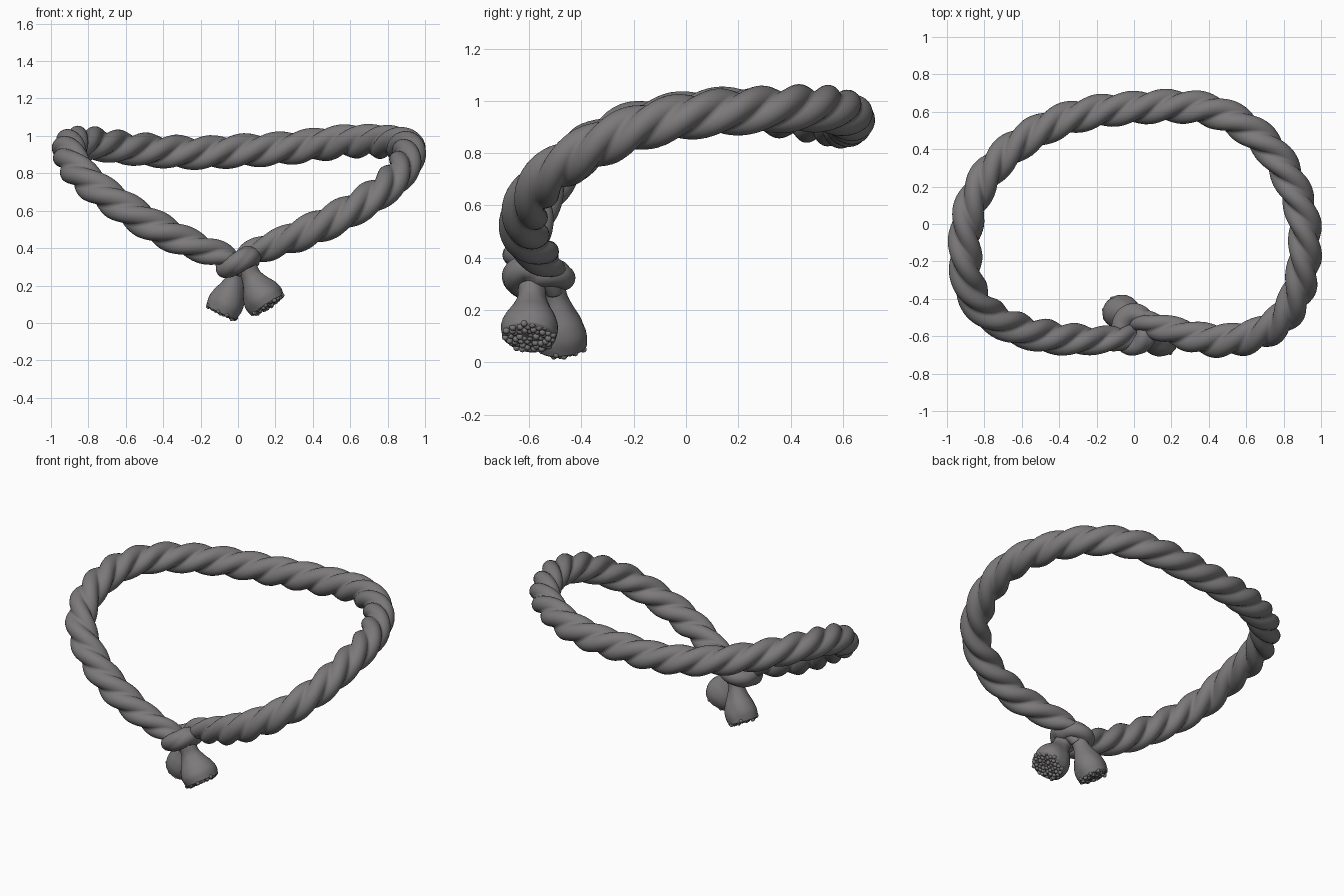
import bpy
import bmesh
import math
import random
from mathutils import Vector, Quaternion

if "Cube" in bpy.data.objects:
    bpy.data.objects.remove(bpy.data.objects["Cube"])
random.seed(4)

fibre = bpy.data.materials.new("rope grey")
fibre.use_nodes = True
colour = (0.2, 0.192, 0.192, 1)
fibre.diffuse_color = colour
shader = fibre.node_tree.nodes["Principled BSDF"]
shader.inputs["Base Color"].default_value = colour
shader.inputs["Roughness"].default_value = 0.9

SIDES = 30      # vertices around the rope, a multiple of the strand count
STRANDS = 3
LAY = 0.54      # length of one full twist


def spline(points, closed=False, steps=12):
    """Smooth path through points; any extra component is interpolated too."""
    pts = [Vector(p) for p in points]
    n = len(pts)
    out = []
    for i in range(n if closed else n - 1):
        if closed:
            a, b, c, d = (pts[(i + k) % n] for k in (-1, 0, 1, 2))
        else:
            a, b, c, d = (pts[min(max(i + k, 0), n - 1)] for k in (-1, 0, 1, 2))
        for s in range(steps):
            t = s / steps
            out.append(0.5 * (2 * b + (c - a) * t + (2 * a - 5 * b + 4 * c - d) * t ** 2
                              + (3 * b - a - 3 * c + d) * t ** 3))
    if not closed:
        out.append(pts[-1])
    return out


def lobe(angle, depth):
    """Radius of a bundle of round strands, relative to its outer radius."""
    sector = math.tau / STRANDS
    phi = (angle + sector / 2) % sector - sector / 2
    d, s = depth, 1 - depth
    return d * math.cos(phi) + math.sqrt(s * s - (d * math.sin(phi)) ** 2)


def finish(name, bm):
    bmesh.ops.recalc_face_normals(bm, faces=bm.faces)
    mesh = bpy.data.meshes.new(name)
    bm.to_mesh(mesh)
    bm.free()
    mesh.materials.append(fibre)
    mesh.shade_smooth()
    obj = bpy.data.objects.new(name, mesh)
    bpy.context.collection.objects.link(obj)
    return obj


def sweep(bm, path, depth, lay=LAY, closed=False):
    """Twisted rope skin along a path of (x, y, z, radius)."""
    centres = [p.xyz for p in path]
    n = len(centres)
    rings, travelled = [], 0
    normal, old = None, None
    for i, c in enumerate(centres):
        if closed:
            tangent = (centres[(i + 1) % n] - centres[i - 1]).normalized()
        else:
            tangent = (centres[min(i + 1, n - 1)] - centres[max(i - 1, 0)]).normalized()
        if normal is None:
            normal = tangent.orthogonal().normalized()
        else:
            normal = old.rotation_difference(tangent) @ normal
            travelled += (c - centres[i - 1]).length
        old = tangent
        twist = -math.tau * travelled / lay
        ring = []
        for k in range(SIDES):
            a = math.tau * k / SIDES
            spoke = Quaternion(tangent, a + twist) @ normal
            ring.append(bm.verts.new(c + spoke * path[i].w * lobe(a, depth)))
        rings.append(ring)
    for r, s in zip(rings, rings[1:]):
        for k in range(SIDES):
            j = (k + 1) % SIDES
            bm.faces.new((r[k], r[j], s[j], s[k]))
    if closed:
        # match the seam to the nearest corner of the first ring
        first, last = rings[0], rings[-1]
        shift = min(range(SIDES), key=lambda k: (first[k].co - last[0].co).length)
        for k in range(SIDES):
            j = k + 1
            bm.faces.new((last[k], last[j % SIDES],
                          first[(j + shift) % SIDES], first[(k + shift) % SIDES]))
    else:
        bm.faces.new(rings[0])
        bm.faces.new(rings[-1])


# Main loop: from the knot round the right side, the back and the left side
loop = [(.03, -.58, .29), (-.08, -.61, .36), (-.2, -.62, .4), (-.4, -.61, .49),
        (-.6, -.57, .61), (-.78, -.48, .74), (-.87, -.36, .83), (-.9, -.22, .9),
        (-.9, -.05, .94), (-.87, .1, .96), (-.78, .27, .96), (-.63, .42, .94),
        (-.42, .54, .92), (-.2, .6, .91), (0, .62, .92), (.2, .63, .93),
        (.4, .61, .95), (.58, .53, .97), (.74, .39, .97), (.85, .2, .96),
        (.91, 0, .94), (.91, -.2, .89), (.87, -.38, .81), (.77, -.53, .71),
        (.6, -.61, .6), (.4, -.62, .5), (.2, -.57, .42), (.07, -.53, .37),
        (0, -.51, .28)]
thin = {0: .055, 1: .07, 2: .08}
last = len(loop) - 1
bm = bmesh.new()
sweep(bm, spline([(*p, thin.get(min(i, last - i), .093)) for i, p in enumerate(loop)]), .4)
finish("rope_loop", bm)

# Knot: a tilted band wrapped round the two crossing ends
band = []
for k in range(12):
    a = math.tau * k / 12
    x, y = .068 * math.cos(a), .085 * math.sin(a)
    band.append((x, -.565 + y, .325 + (.55 * x if y < 0 else .3 * x), .057))
bm = bmesh.new()
sweep(bm, spline(band, closed=True, steps=6), .2, closed=True)
finish("knot_band", bm)


def tail(name, start, end, facing, size):
    """Frayed end that flares from the knot to a face of cut fibres."""
    start, end, facing = Vector(start), Vector(end), Vector(facing).normalized()
    span = (end - start).length
    bend = end - facing * span * .5
    flare = (.5, .52, .7, .93, 1.04, .97)
    stations = []
    for i, f in enumerate(flare):
        t = i / (len(flare) - 1)
        c = start * (1 - t) ** 2 + bend * 2 * t * (1 - t) + end * t * t
        stations.append((*c, f * size))
    bm = bmesh.new()
    sweep(bm, spline(stations, steps=5), .12, lay=1.2)
    # cut fibres packed in a spiral over the end face
    turn = Vector((0, 0, 1)).rotation_difference(facing)
    count = 55
    for i in range(count):
        r = size * .9 * math.sqrt((i + .5) / count)
        a = i * math.pi * (3 - math.sqrt(5))
        spot = Vector((r * math.cos(a), r * math.sin(a), random.uniform(-.008, .006)))
        made = bmesh.ops.create_icosphere(bm, subdivisions=2, radius=.013)
        for v in made["verts"]:
            v.co = end + turn @ (v.co + spot)
    finish(name, bm)


tail("left_tail", (.05, -.59, .29), (.16, -.6, .095), (.55, -.1, -.83), .108)
tail("right_tail", (0, -.51, .29), (-.085, -.47, .058), (-.43, .1, -.9), .095)
